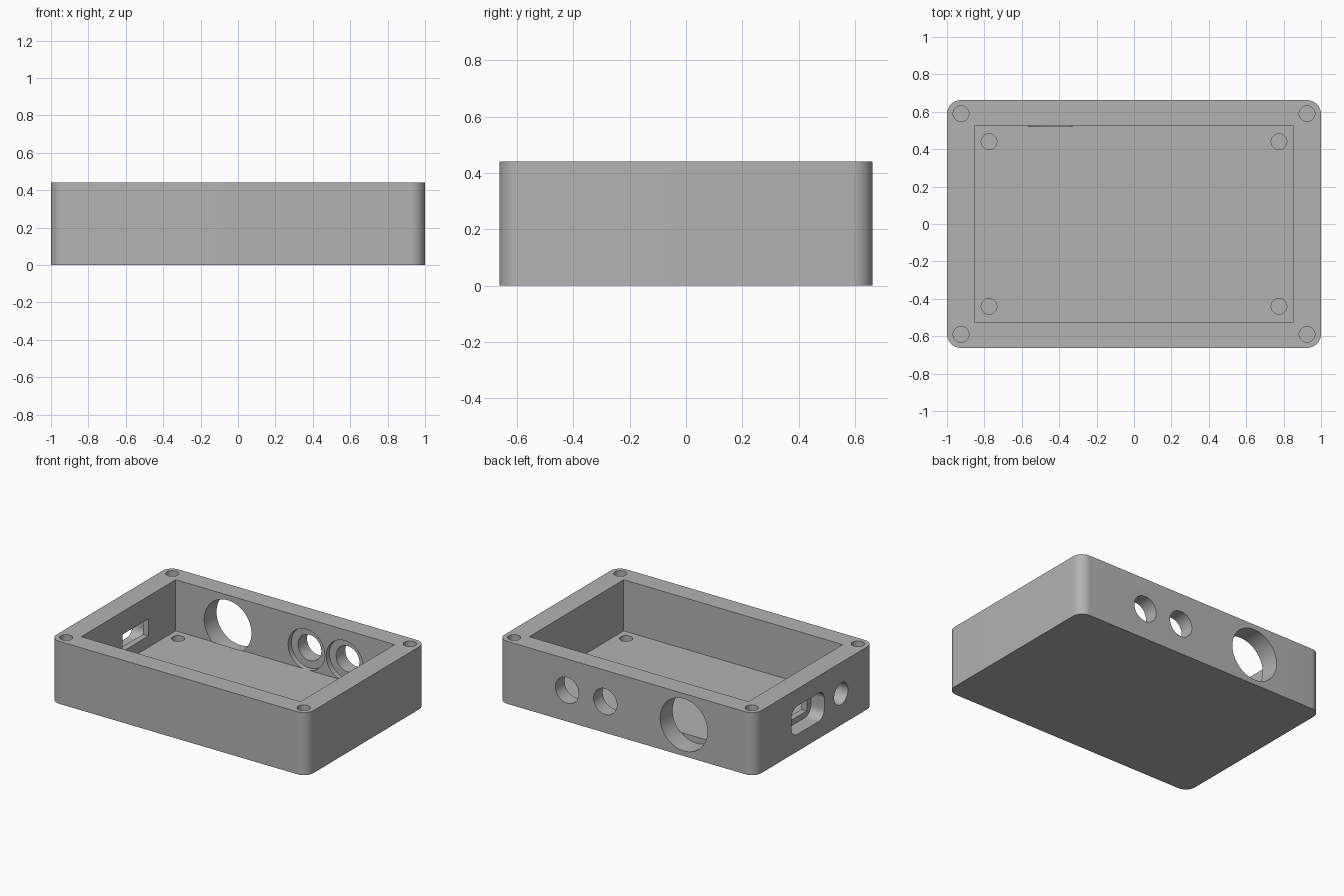
import bpy, bmesh, math
from mathutils import Matrix, Vector

cube = bpy.data.objects.get("Cube")
if cube:
    bpy.data.objects.remove(cube, do_unlink=True)

W, D, H = 1.0, 0.6625, 0.44        # half width, half depth, height
IN_X, IN_Y, FLOOR = 0.853, 0.525, 0.08
MID = H / 2

grey = bpy.data.materials.new("plain grey")
grey.use_nodes = True
COLOUR = (0.45, 0.45, 0.45, 1)
grey.diffuse_color = COLOUR
grey.node_tree.nodes["Principled BSDF"].inputs["Base Color"].default_value = COLOUR


def rounded_rect(a, b, r, seg=12):
    """Outline with half sizes a, b and corner radius r."""
    if r == 0:
        return [(a, b), (-a, b), (-a, -b), (a, -b)]
    pts = []
    for q, (sx, sy) in enumerate([(1, 1), (-1, 1), (-1, -1), (1, -1)]):
        for i in range(seg + 1):
            t = (q + i / seg) * math.pi / 2
            pts.append((sx * (a - r) + r * math.cos(t), sy * (b - r) + r * math.sin(t)))
    return pts


def circle(r, seg=48):
    return [(r * math.cos(2 * math.pi * i / seg), r * math.sin(2 * math.pi * i / seg))
            for i in range(seg)]


def prism(name, outline, start, length, axis="z"):
    """Extrude an outline from a start point along an axis."""
    basis = {"z": ((1, 0, 0), (0, 1, 0), (0, 0, 1)),
             "y": ((0, 0, 1), (1, 0, 0), (0, 1, 0)),
             "x": ((0, 1, 0), (0, 0, 1), (1, 0, 0))}[axis]
    m = Matrix([Vector(v) for v in basis]).transposed().to_4x4()
    m.translation = start
    bm = bmesh.new()
    face = bm.faces.new([bm.verts.new((x, y, 0)) for x, y in outline])
    ext = bmesh.ops.extrude_face_region(bm, geom=[face])
    moved = [g for g in ext["geom"] if isinstance(g, bmesh.types.BMVert)]
    bmesh.ops.translate(bm, verts=moved, vec=(0, 0, length))
    bm.transform(m)
    bmesh.ops.recalc_face_normals(bm, faces=bm.faces)
    me = bpy.data.meshes.new(name)
    bm.to_mesh(me)
    bm.free()
    ob = bpy.data.objects.new(name, me)
    bpy.context.collection.objects.link(ob)
    return ob


# Solid body with rounded upright corners
box = prism("enclosure_box", rounded_rect(W, D, 0.075), (0, 0, 0), H)
box.data.materials.append(grey)

# Main cavity
cutters = [prism("cavity", rounded_rect(IN_X, IN_Y, 0), (0, 0, FLOOR), H)]

# Lid screw holes in the rim and board mounting holes in the floor
for sx in (-1, 1):
    for sy in (-1, 1):
        cutters.append(prism("lid_hole", circle(0.042), (sx * 0.925, sy * 0.59, 0.14), H))
        cutters.append(prism("floor_hole", circle(0.042), (sx * 0.775, sy * 0.44, 0.03), 0.2))

# Back wall: large opening and two small holes recessed from inside
INSIDE = IN_Y - 0.004
cutters.append(prism("large_opening", circle(0.184, 64), (-0.447, INSIDE, MID), 0.3, "y"))
for x in (0.165, 0.462):
    cutters.append(prism("jack_hole", circle(0.091), (x, INSIDE, MID), 0.3, "y"))
    cutters.append(prism("jack_recess", circle(0.143), (x, INSIDE, MID), 0.04, "y"))

# Short wall at -x: socket pocket, socket slot and a round hole
cutters.append(prism("socket_pocket", rounded_rect(0.183, 0.1, 0.065), (-1.1, 0.073, MID), 0.205, "x"))
cutters.append(prism("socket_slot", rounded_rect(0.143, 0.06, 0), (-1.1, 0.078, MID), 0.3, "x"))
cutters.append(prism("side_hole", circle(0.077), (-1.1, -0.296, MID), 0.3, "x"))

# Cut everything out of the body, then discard the cutters
for c in cutters:
    c.hide_render = True
    mod = box.modifiers.new(c.name, "BOOLEAN")
    mod.operation = "DIFFERENCE"
    mod.solver = "EXACT"
    mod.object = c
bpy.context.view_layer.update()
graph = bpy.context.evaluated_depsgraph_get()
result = bpy.data.meshes.new_from_object(box.evaluated_get(graph))
box.modifiers.clear()
box.data = result
result.materials.clear()
result.materials.append(grey)
for p in result.polygons:
    p.material_index = 0
for c in cutters:
    bpy.data.objects.remove(c, do_unlink=True)

# Smooth curves, sharp edges
bpy.ops.object.select_all(action="DESELECT")
box.select_set(True)
bpy.context.view_layer.objects.active = box
bpy.ops.object.shade_smooth_by_angle(angle=math.radians(30))
